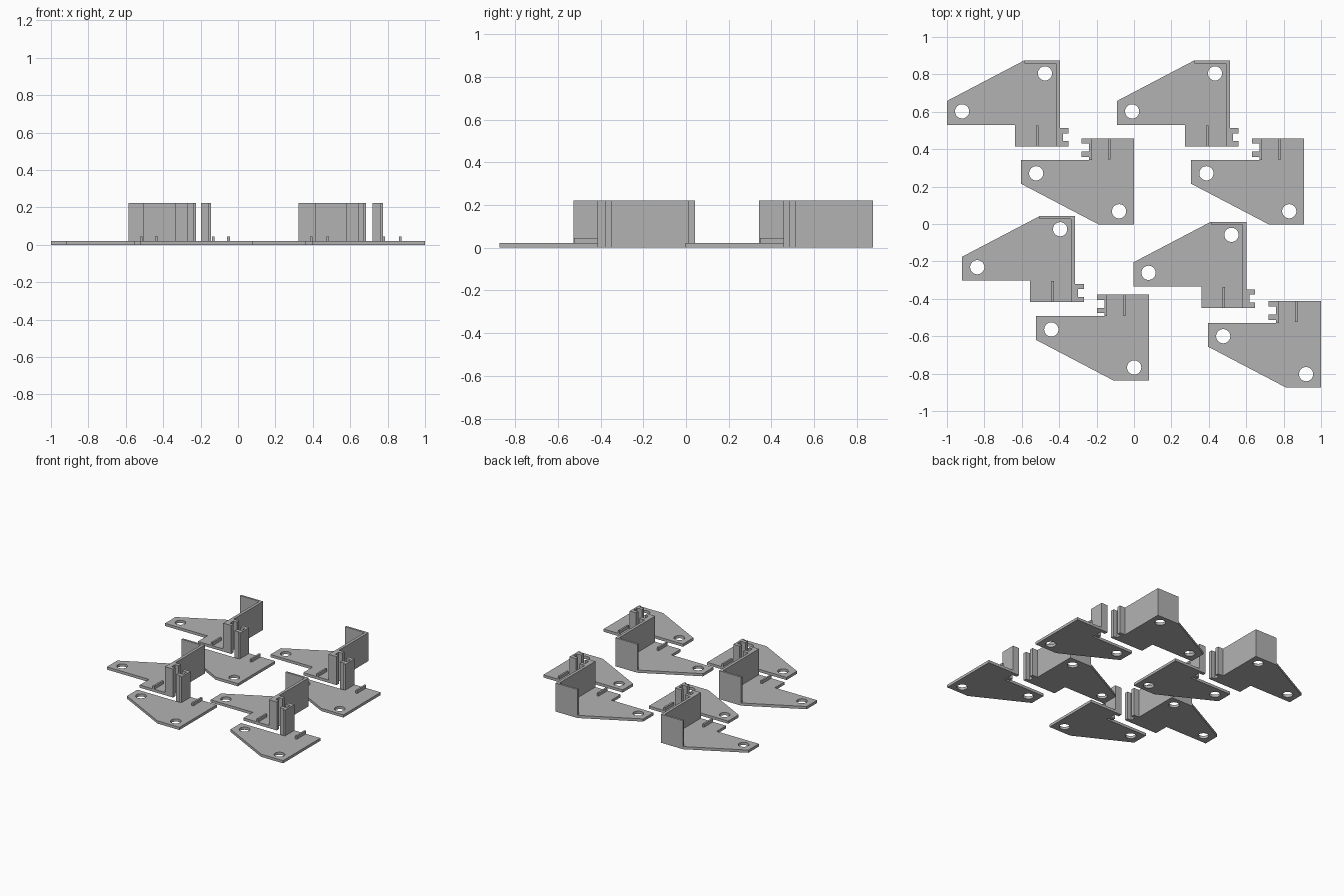
import bpy
import math

if "Cube" in bpy.data.objects:
    bpy.data.objects.remove(bpy.data.objects["Cube"])

grey = bpy.data.materials.new("plain_grey")
grey.diffuse_color = (0.45, 0.45, 0.45, 1)
grey.use_nodes = True
grey.node_tree.nodes["Principled BSDF"].inputs["Base Color"].default_value = grey.diffuse_color

PLATE, RIB, WALL = 0.021, 0.045, 0.222


def rect(x0, x1, y0, y1):
    return [(x0, y0), (x1, y0), (x1, y1), (x0, y1)]


def circle(cx, cy, r=0.038, n=32):
    return [(cx + r * math.cos(2 * math.pi * i / n),
             cy + r * math.sin(2 * math.pi * i / n)) for i in range(n)]


def extrude(name, loops, corner, side, z0, z1):
    """Extrude flat loops (outline plus holes); side = -1 mirrors along y."""
    curve = bpy.data.curves.new(name, 'CURVE')
    curve.dimensions = '2D'
    curve.fill_mode = 'BOTH'
    curve.extrude = (z1 - z0) / 2
    for loop in loops:
        pts = loop if side > 0 else loop[::-1]
        spline = curve.splines.new('POLY')
        spline.points.add(len(pts) - 1)
        for p, (x, y) in zip(spline.points, pts):
            p.co = (x, y * side, 0, 1)
        spline.use_cyclic_u = True
    temp = bpy.data.objects.new(name + "_curve", curve)
    bpy.context.collection.objects.link(temp)
    mesh = bpy.data.meshes.new_from_object(
        temp.evaluated_get(bpy.context.evaluated_depsgraph_get()))
    bpy.data.objects.remove(temp)
    mesh.materials.clear()
    mesh.materials.append(grey)
    for poly in mesh.polygons:
        poly.use_smooth = False
        poly.material_index = 0
    obj = bpy.data.objects.new(name, mesh)
    obj.location = (corner[0], corner[1], (z0 + z1) / 2)
    bpy.context.collection.objects.link(obj)


# Flange outline, measured from its outer corner
outline = [(0, 0), (-0.19, 0), (-0.604, -0.217), (-0.604, -0.345),
           (-0.24, -0.345), (-0.24, -0.46), (0, -0.46)]
holes = [circle(-0.08, -0.07), circle(-0.523, -0.273)]

# L-shaped wall along the back and right edges
wall = [(0, 0), (-0.19, 0), (-0.19, -0.016), (-0.022, -0.016),
        (-0.022, -0.46), (0, -0.46)]

# Two-pronged clip on the wall, and the one on the loose flange
wall_clip = [(-0.002, -0.46), (0.047, -0.46), (0.047, -0.432), (0.016, -0.432),
             (0.016, -0.39), (0.047, -0.39), (0.047, -0.362), (-0.002, -0.362)]
post_clip = [(-0.225, -0.46), (-0.225, -0.345), (-0.24, -0.345), (-0.24, -0.36),
             (-0.28, -0.36), (-0.28, -0.389), (-0.24, -0.389), (-0.24, -0.432),
             (-0.28, -0.432), (-0.28, -0.46)]

# Walled brackets
for c in [(-0.396, 0.875), (0.513, 0.875), (-0.315, 0.042), (0.601, 0.012)]:
    extrude("bracket_plate", [outline] + holes, c, 1, 0, PLATE)
    extrude("bracket_wall", [wall], c, 1, 0, WALL)
    extrude("bracket_clip", [wall_clip], c, 1, 0, WALL)
    extrude("bracket_rib", [rect(-0.128, -0.114, -0.46, -0.348)], c, 1, 0.005, RIB)

# Mirrored flat flanges with a clip post
for c in [(0, -0.002), (0.91, -0.002), (0.081, -0.837), (1.0, -0.873)]:
    extrude("flange_plate", [outline] + holes, c, -1, 0, PLATE)
    extrude("flange_clip_post", [post_clip], c, -1, 0, WALL)
    extrude("flange_rib", [rect(-0.139, -0.125, -0.46, -0.348)], c, -1, 0.005, RIB)
